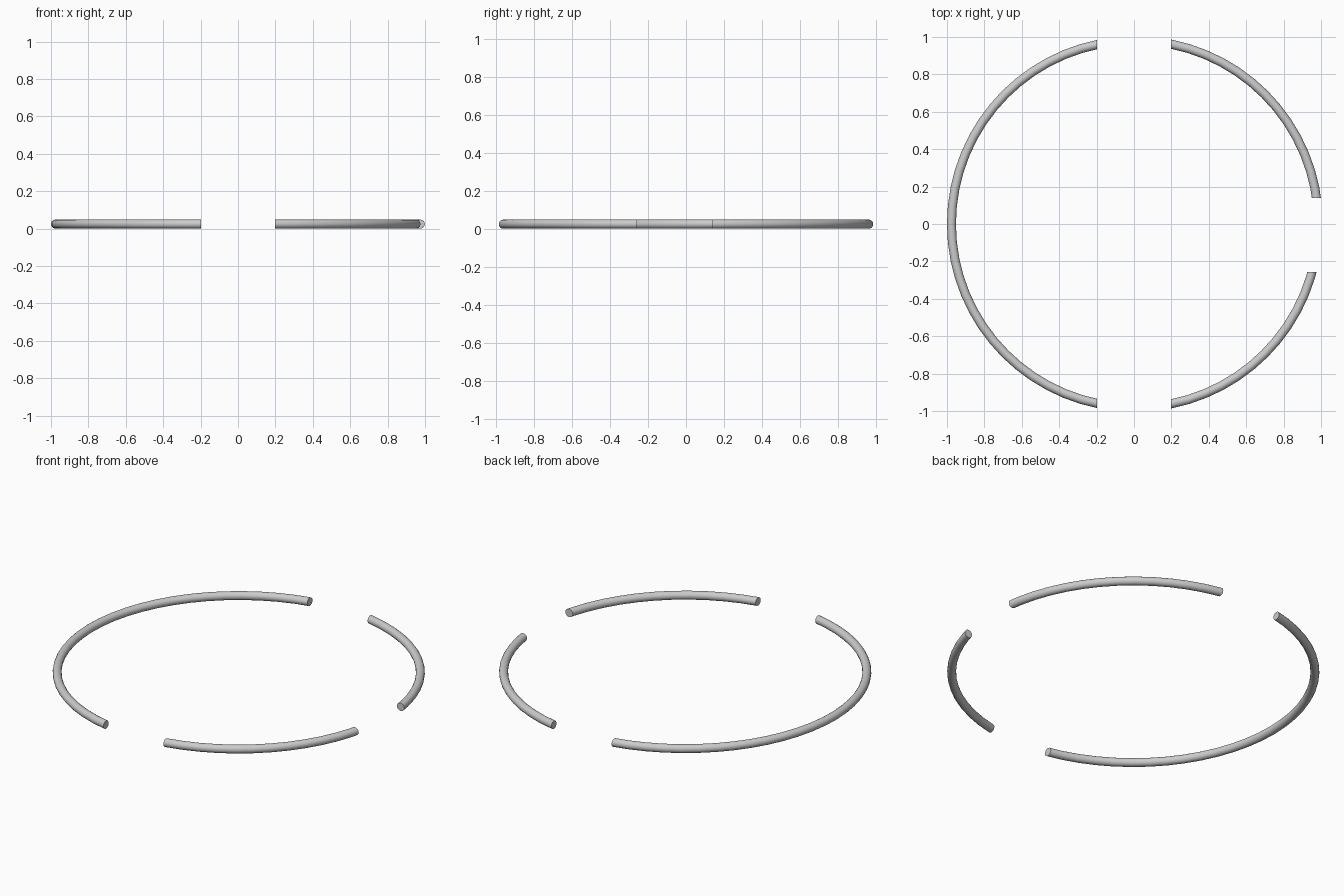
import bpy
from math import radians

if "Cube" in bpy.data.objects:
    bpy.data.objects.remove(bpy.data.objects["Cube"])

TUBE = 0.024      # tube radius
OUTER = 1.005     # outer ring radius
CX = 0.005        # ring centre
GAP = 0.396       # width of every gap


def cut(target, location, size):
    """Remove a box from the target and leave closed flat ends."""
    bpy.ops.mesh.primitive_cube_add(size=1, location=location)
    cutter = bpy.context.object
    cutter.name = "gap_cutter"
    cutter.scale = size
    cutter.hide_render = True
    bpy.ops.object.transform_apply(location=False, rotation=False, scale=True)
    mod = target.modifiers.new("gap", 'BOOLEAN')
    mod.operation = 'DIFFERENCE'
    mod.solver = 'EXACT'
    mod.object = cutter
    bpy.context.view_layer.objects.active = target
    bpy.ops.object.modifier_apply(modifier=mod.name)
    bpy.data.objects.remove(cutter)


# Round tube ring lying flat
bpy.ops.mesh.primitive_torus_add(major_radius=OUTER - TUBE, minor_radius=TUBE,
                                 major_segments=64, minor_segments=16,
                                 location=(CX, 0, TUBE))
ring = bpy.context.object
ring.name = "broken_ring"

# Front and back gaps, then the right gap
cut(ring, (0, 0, TUBE), (GAP, 3, 0.5))
cut(ring, (1, -0.059, TUBE), (1, GAP, 0.5))

# Smooth tube, crisp end caps
bpy.ops.object.select_all(action='DESELECT')
ring.select_set(True)
bpy.context.view_layer.objects.active = ring
bpy.ops.object.shade_smooth_by_angle(angle=radians(40))
